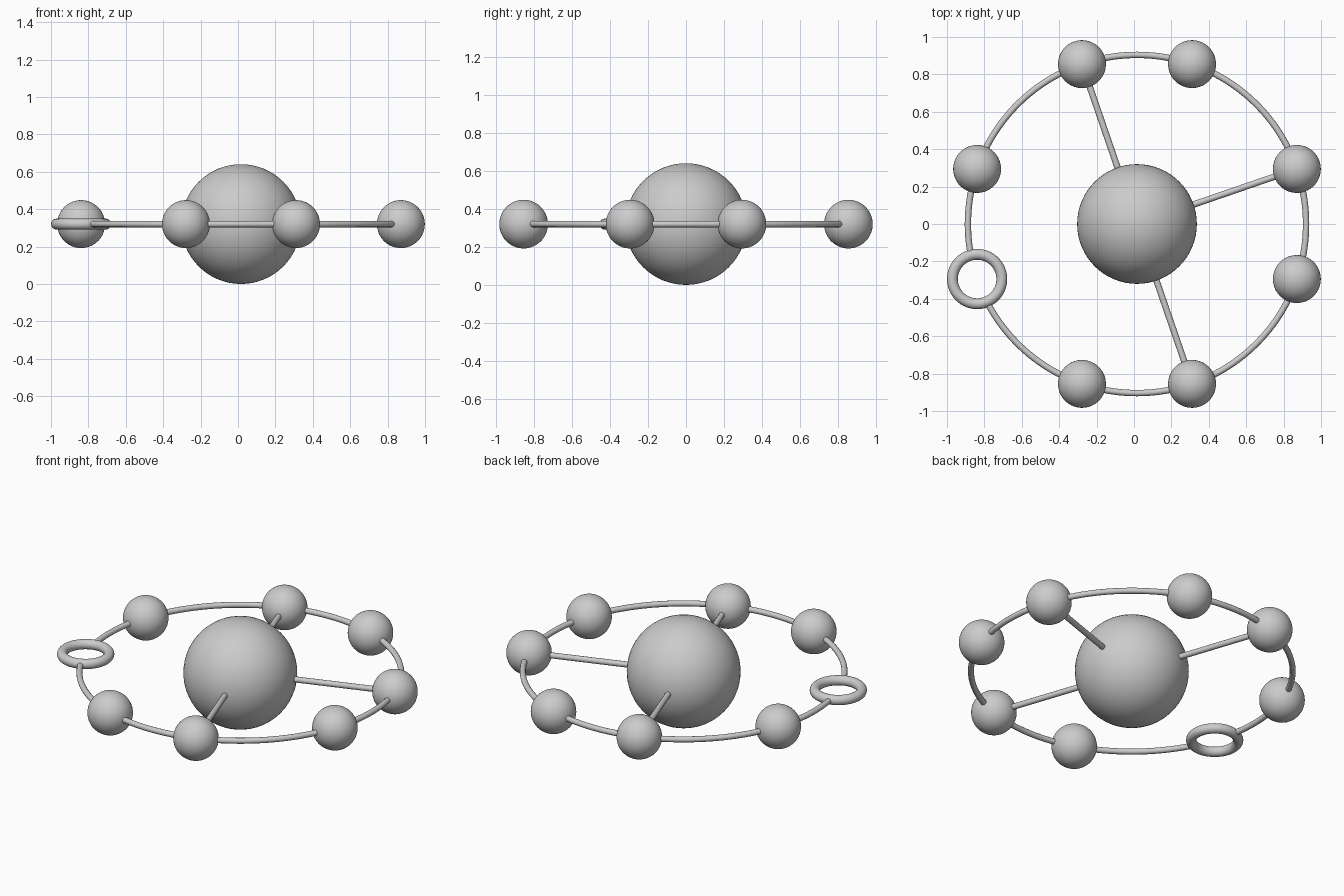
import bpy
from math import cos, sin, radians, degrees

if "Cube" in bpy.data.objects:
    bpy.data.objects.remove(bpy.data.objects["Cube"])

CX, CZ = 0.016, 0.32      # ring centre
R = 0.904                 # ring radius
ROD = 0.017               # rod thickness (radius)
ANGLES = [19, 71, 109, 161, 199, 251, 289, 341]
OPEN = 199                # position of the small open ring
SPOKES = [19, 109, 289]


def polar(r, deg):
    return (CX + r * cos(radians(deg)), r * sin(radians(deg)), CZ)


def finish(name):
    ob = bpy.context.object
    ob.name = name
    bpy.ops.object.shade_smooth_by_angle(angle=radians(50))
    return ob


def ball(name, r, loc):
    bpy.ops.mesh.primitive_uv_sphere_add(segments=64, ring_count=32, radius=r, location=loc)
    finish(name)


def rod(name, points):
    cu = bpy.data.curves.new(name, 'CURVE')
    cu.dimensions = '3D'
    cu.bevel_depth = ROD
    cu.bevel_resolution = 4
    cu.use_fill_caps = True
    sp = cu.splines.new('POLY')
    sp.points.add(len(points) - 1)
    for p, co in zip(sp.points, points):
        p.co = (*co, 1)
    ob = bpy.data.objects.new(name, cu)
    bpy.context.collection.objects.link(ob)
    bpy.ops.object.select_all(action='DESELECT')
    ob.select_set(True)
    bpy.context.view_layer.objects.active = ob
    bpy.ops.object.convert(target='MESH')
    finish(name)


# Large central ball
ball("central_ball", 0.32, (CX, 0, CZ))

# Outer balls, with one replaced by an open ring
for i, a in enumerate(ANGLES):
    if a == OPEN:
        bpy.ops.mesh.primitive_torus_add(major_radius=0.132, minor_radius=0.029,
                                         major_segments=64, minor_segments=20,
                                         location=polar(R, a))
        finish("open_ring")
    else:
        ball(f"outer_ball_{i}", 0.128, polar(R, a))

# Curved links between neighbours, ending inside each ball or ring tube
inset = degrees(0.132 / R)
for i, a in enumerate(ANGLES):
    b = ANGLES[(i + 1) % 8] + (360 if i == 7 else 0)
    start = a + (inset if a == OPEN else 5)
    end = b - (inset if b == OPEN else 5)
    n = 20
    rod(f"curved_link_{i}", [polar(R, start + (end - start) * k / n) for k in range(n + 1)])

# Straight spokes
for i, a in enumerate(SPOKES):
    rod(f"spoke_{i}", [polar(0.28, a), polar(R - 0.08, a)])
